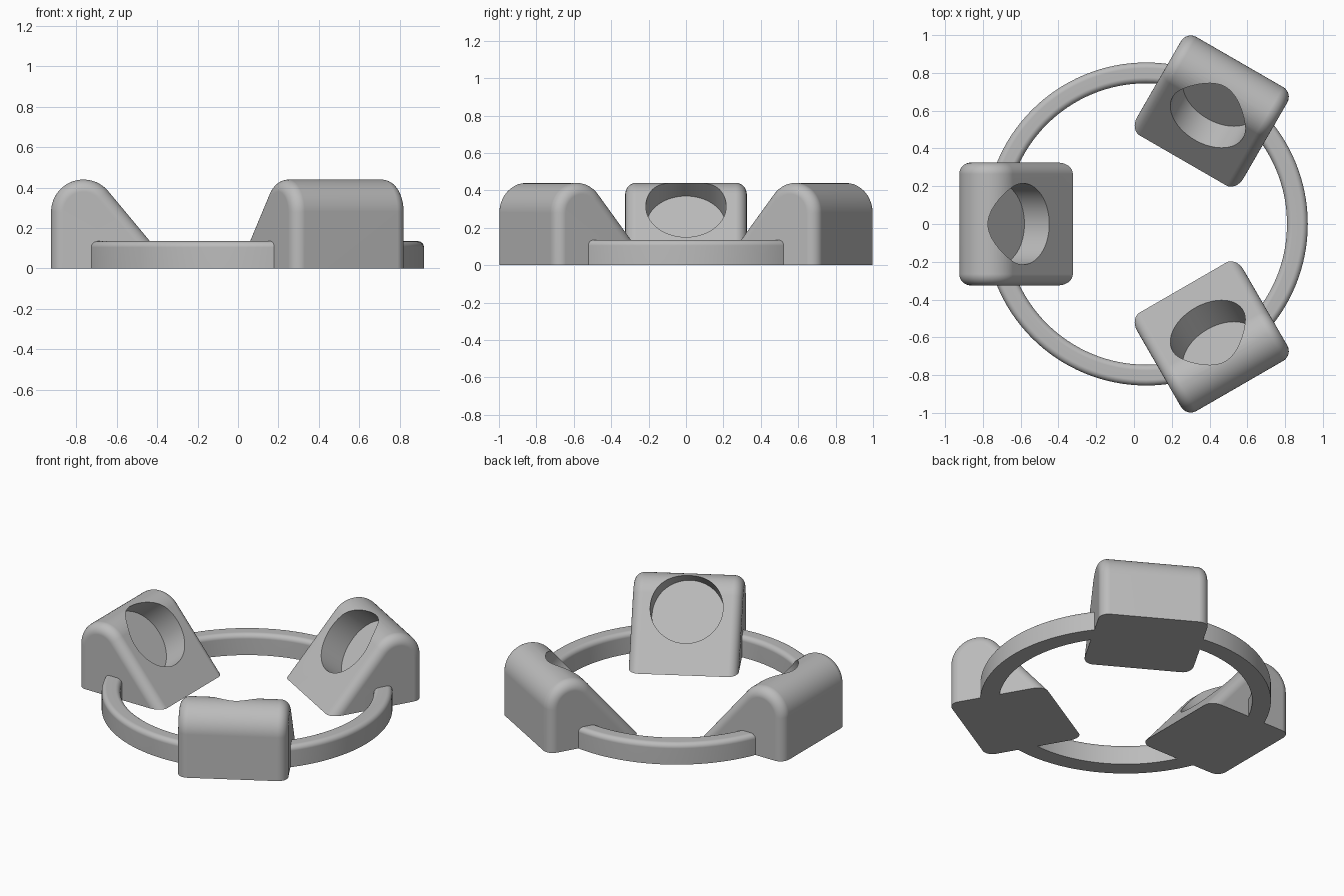
import bpy, bmesh
from math import sin, cos, pi, radians
from mathutils import Matrix, Vector

if "Cube" in bpy.data.objects:
    bpy.data.objects.remove(bpy.data.objects["Cube"])

CENTRE_X = 0.065                      # ring axis
SLOPE = radians(50)                   # tilt of the sloping block face

grey = bpy.data.materials.new("plain grey")
grey.use_nodes = True
grey.diffuse_color = (0.5, 0.5, 0.5, 1)
grey.node_tree.nodes["Principled BSDF"].inputs["Base Color"].default_value = (0.5, 0.5, 0.5, 1)


def make_object(name, bm):
    bmesh.ops.recalc_face_normals(bm, faces=bm.faces)
    mesh = bpy.data.meshes.new(name)
    bm.to_mesh(mesh)
    bm.free()
    mesh.materials.append(grey)
    obj = bpy.data.objects.new(name, mesh)
    bpy.context.collection.objects.link(obj)
    return obj


def select_only(obj):
    bpy.ops.object.select_all(action='DESELECT')
    obj.select_set(True)
    bpy.context.view_layer.objects.active = obj


def finish(obj):
    select_only(obj)
    bpy.ops.object.shade_smooth_by_angle(angle=radians(30))
    normals = obj.modifiers.new("flat_face_normals", 'WEIGHTED_NORMAL')
    normals.keep_sharp = True


def arc(cx, cz, r, start, end, steps):
    angles = [start + (end - start) * i / steps for i in range(steps + 1)]
    return [(cx + r * cos(a), cz + r * sin(a)) for a in angles]


# Ring: flat base, rounded top edges, revolved about the axis
inner, outer, height, fillet = 0.745, 0.855, 0.135, 0.03
section = [(inner, 0), (outer, 0)]
section += arc(outer - fillet, height - fillet, fillet, 0, pi / 2, 6)
section += arc(inner + fillet, height - fillet, fillet, pi / 2, pi, 6)
bm = bmesh.new()
verts = [bm.verts.new((r, 0, z)) for r, z in section]
edges = [bm.edges.new((v, verts[i - 1])) for i, v in enumerate(verts)]
bmesh.ops.spin(bm, geom=verts + edges, cent=(0, 0, 0), axis=(0, 0, 1),
               angle=2 * pi, steps=128, use_merge=True)
bmesh.ops.remove_doubles(bm, verts=bm.verts, dist=1e-4)
ring = make_object("ring", bm)
ring.location.x = CENTRE_X
finish(ring)

# Block: side profile (radius, height) with a rounded crest, made overlong below
back, toe, half_width, crest, below = 0.99, 0.39, 0.325, 0.16, 0.2
profile = [(back, -below)]
profile += arc(back - crest, 0.28, crest, 0, pi / 2 + SLOPE, 20)
profile.append((toe - below / 1.19, -below))
bm = bmesh.new()
cap = bm.faces.new([bm.verts.new((r, -half_width, z)) for r, z in profile])
new = bmesh.ops.extrude_face_region(bm, geom=[cap], use_keep_orig=True)["geom"]
bmesh.ops.translate(bm, vec=(0, 2 * half_width, 0),
                    verts=[g for g in new if isinstance(g, bmesh.types.BMVert)])
bmesh.ops.recalc_face_normals(bm, faces=bm.faces)
rims = [e for e in bm.edges if abs(e.verts[0].co.y - e.verts[1].co.y) < 1e-5]
bmesh.ops.bevel(bm, geom=rims, offset=0.06, segments=8, profile=0.5, affect='EDGES')

# Trim to a flat underside
cut = bmesh.ops.bisect_plane(bm, geom=bm.verts[:] + bm.edges[:] + bm.faces[:],
                             plane_co=(0, 0, 0), plane_no=(0, 0, 1), clear_inner=True)
bmesh.ops.edgenet_fill(bm, edges=[g for g in cut["geom_cut"]
                                  if isinstance(g, bmesh.types.BMEdge)])
block = make_object("right_block", bm)

# Round pocket sunk square to the sloping face
depth, radius, reach = 0.17, 0.215, 0.6
normal = Vector((-sin(SLOPE), 0, cos(SLOPE)))
rim_centre = Vector((0.653, 0, 0.314))
bm = bmesh.new()
bmesh.ops.create_cone(bm, cap_ends=True, segments=96, radius1=radius, radius2=radius,
                      depth=reach)
middle = rim_centre + normal * (reach / 2 - depth)
bm.transform(Matrix.Translation(middle) @ Matrix.Rotation(-SLOPE, 4, 'Y'))
cutter = make_object("pocket_cutter", bm)
cutter.hide_render = True
pocket = block.modifiers.new("pocket", 'BOOLEAN')
pocket.operation = 'DIFFERENCE'
pocket.solver = 'EXACT'
pocket.object = cutter
select_only(block)
bpy.ops.object.modifier_apply(modifier=pocket.name)
bpy.data.objects.remove(cutter)
finish(block)

# Three blocks evenly spaced around the ring
for name, angle in (("right_block", 180), ("back_left_block", 60), ("front_left_block", -60)):
    obj = block
    if name != block.name:
        obj = block.copy()
        obj.name = name
        bpy.context.collection.objects.link(obj)
    obj.location.x = CENTRE_X
    obj.rotation_euler.z = radians(angle)
